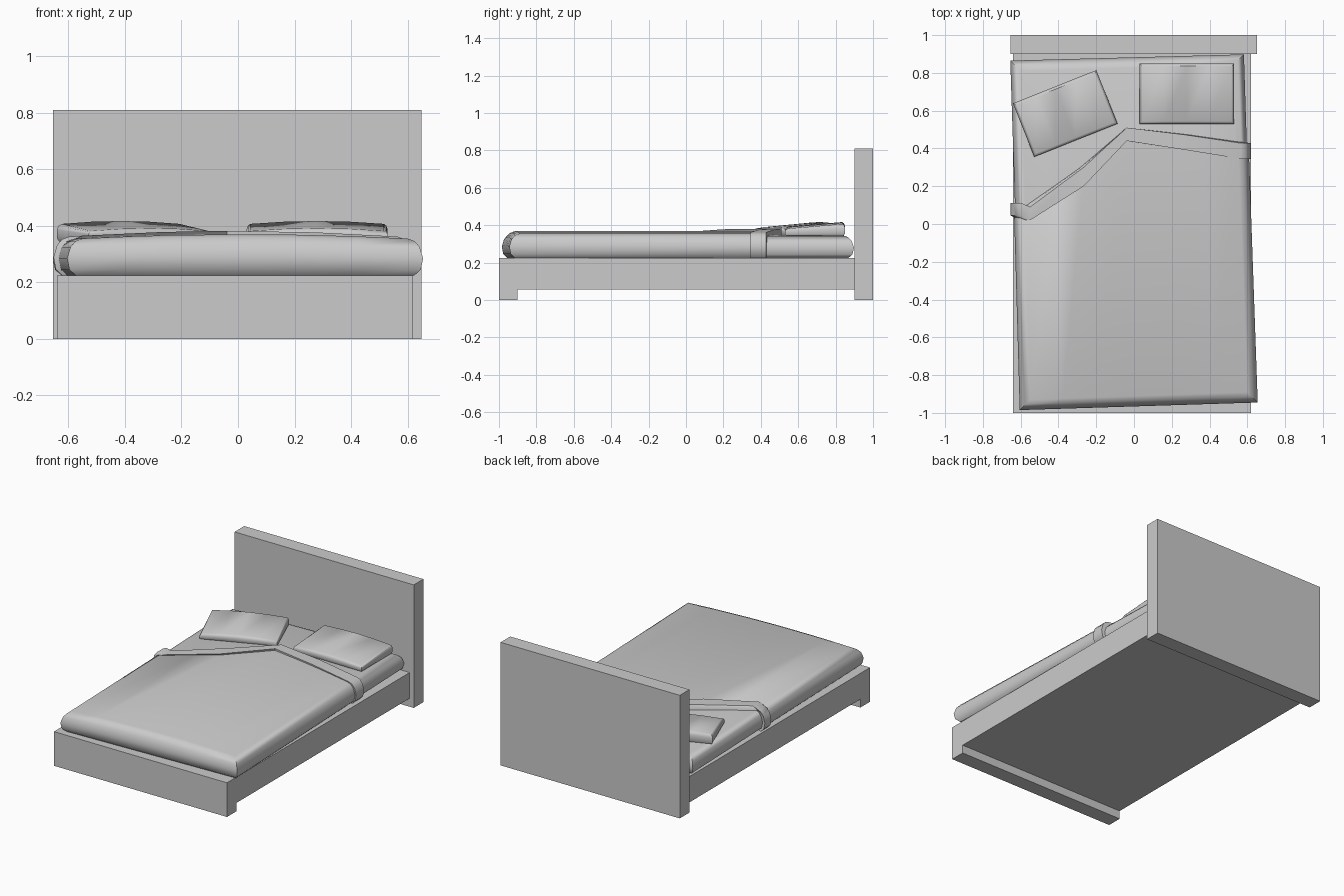
import bpy, bmesh, math

if "Cube" in bpy.data.objects:
    bpy.data.objects.remove(bpy.data.objects["Cube"])

def finish(name, bm, smooth=None):
    bmesh.ops.recalc_face_normals(bm, faces=bm.faces)
    me = bpy.data.meshes.new(name)
    bm.to_mesh(me)
    bm.free()
    ob = bpy.data.objects.new(name, me)
    bpy.context.collection.objects.link(ob)
    if smooth:
        bpy.ops.object.select_all(action='DESELECT')
        bpy.context.view_layer.objects.active = ob
        ob.select_set(True)
        bpy.ops.object.shade_smooth_by_angle(angle=math.radians(smooth))
    return ob

def extrude_x(name, x0, x1, profile):
    """Extrude a (y, z) outline from x0 to x1."""
    bm = bmesh.new()
    f = bm.faces.new([bm.verts.new((x0, y, z)) for y, z in profile])
    r = bmesh.ops.extrude_face_region(bm, geom=[f])
    for v in r['geom']:
        if isinstance(v, bmesh.types.BMVert):
            v.co.x = x1
    return finish(name, bm)

def cushion(name, front, back, levels, crown=0.0, rise=0.0, inset=(1, 1), smooth=42):
    """Soft slab between two matching edge lines; levels are (inset, z) rings."""
    bm = bmesh.new()
    n = len(front)
    z0, z1 = levels[0][1], levels[-1][1]

    def point(line, k, ins, z, ydir):
        mid = (line[0][0] + line[-1][0]) / 2
        half = (line[-1][0] - line[0][0]) / 2
        u = (line[k][0] - mid) / half
        lift = crown * (1 - u * u) + (rise if line is back else 0)
        return (mid + u * (half - ins), line[k][1] + ydir * ins,
                z + lift * (z - z0) / (z1 - z0))

    rings = []
    for ins, z in levels:
        ring = [bm.verts.new(point(front, k, ins, z, inset[0])) for k in range(n)]
        ring += [bm.verts.new(point(back, k, ins, z, -inset[1])) for k in reversed(range(n))]
        rings.append(ring)
    m = 2 * n
    for a, b in zip(rings, rings[1:]):
        for i in range(m):
            j = (i + 1) % m
            bm.faces.new((a[i], a[j], b[j], b[i]))
    for r in (rings[0], rings[-1]):
        for k in range(n - 1):
            bm.faces.new((r[k], r[k + 1], r[m - 2 - k], r[m - 1 - k]))
    return finish(name, bm, smooth)

def line(a, b, n):
    return [(a[0] + (b[0] - a[0]) * i / n, a[1] + (b[1] - a[1]) * i / n) for i in range(n + 1)]

def soft_side(top):
    s = (top - 0.225) / 0.13
    return [(i, 0.225 + h * s) for i, h in
            ((.03, 0), (.008, .02), (0, .06), (.012, .1), (.03, .121), (.055, .13))]

# Headboard and base with foot plinth
extrude_x("headboard", -0.655, 0.65, [(0.9, 0), (1, 0), (1, 0.81), (0.9, 0.81)])
extrude_x("bed_base", -0.64, 0.62, [(-1, 0), (-0.9, 0), (-0.9, 0.055), (0.9, 0.055),
                                    (0.9, 0.225), (-1, 0.225)])

# Mattress, slightly skewed on the base
cushion("mattress", line((-0.595, -0.975), (0.64, -0.935), 6),
        line((-0.655, 0.865), (0.582, 0.898), 6), soft_side(0.343), crown=0.006)

# Duvet with a slanted head edge
head = [(-0.635, 0.06), (-0.45, 0.15), (-0.29, 0.24), (-0.04, 0.475), (0.18, 0.445),
        (0.4, 0.415), (0.608, 0.39)]
foot = [(-0.605 + (x + 0.635) * 1.26 / 1.243, -0.985 + (x + 0.635) * 0.04 / 1.243)
        for x, y in head]
cushion("duvet", foot, head, soft_side(0.355), crown=0.015, inset=(1, 0))

# Folded-back band of the duvet
cushion("duvet_fold",
        [(-0.653, 0.045), (-0.6, 0.02), (-0.29, 0.2), (-0.04, 0.44), (0.3, 0.392), (0.619, 0.345)],
        [(-0.653, 0.112), (-0.6, 0.09), (-0.29, 0.3), (-0.04, 0.51), (0.3, 0.472), (0.619, 0.428)],
        soft_side(0.362), crown=0.02, inset=(0, 0))

# Pillows, thicker towards the headboard
for name, w, d, loc, ang in (("right_pillow", 0.5, 0.32, (0.28, 0.69), 0),
                             ("left_pillow", 0.475, 0.305, (-0.364, 0.585), 21.7)):
    ob = cushion(name, line((-w / 2, -d / 2), (w / 2, -d / 2), 4),
                 line((-w / 2, d / 2), (w / 2, d / 2), 4),
                 [(.006, .345), (0, .352), (0, .37), (.005, .378), (.014, .382)],
                 crown=0.01, rise=0.025)
    ob.location = (loc[0], loc[1], 0)
    ob.rotation_euler.z = math.radians(ang)
